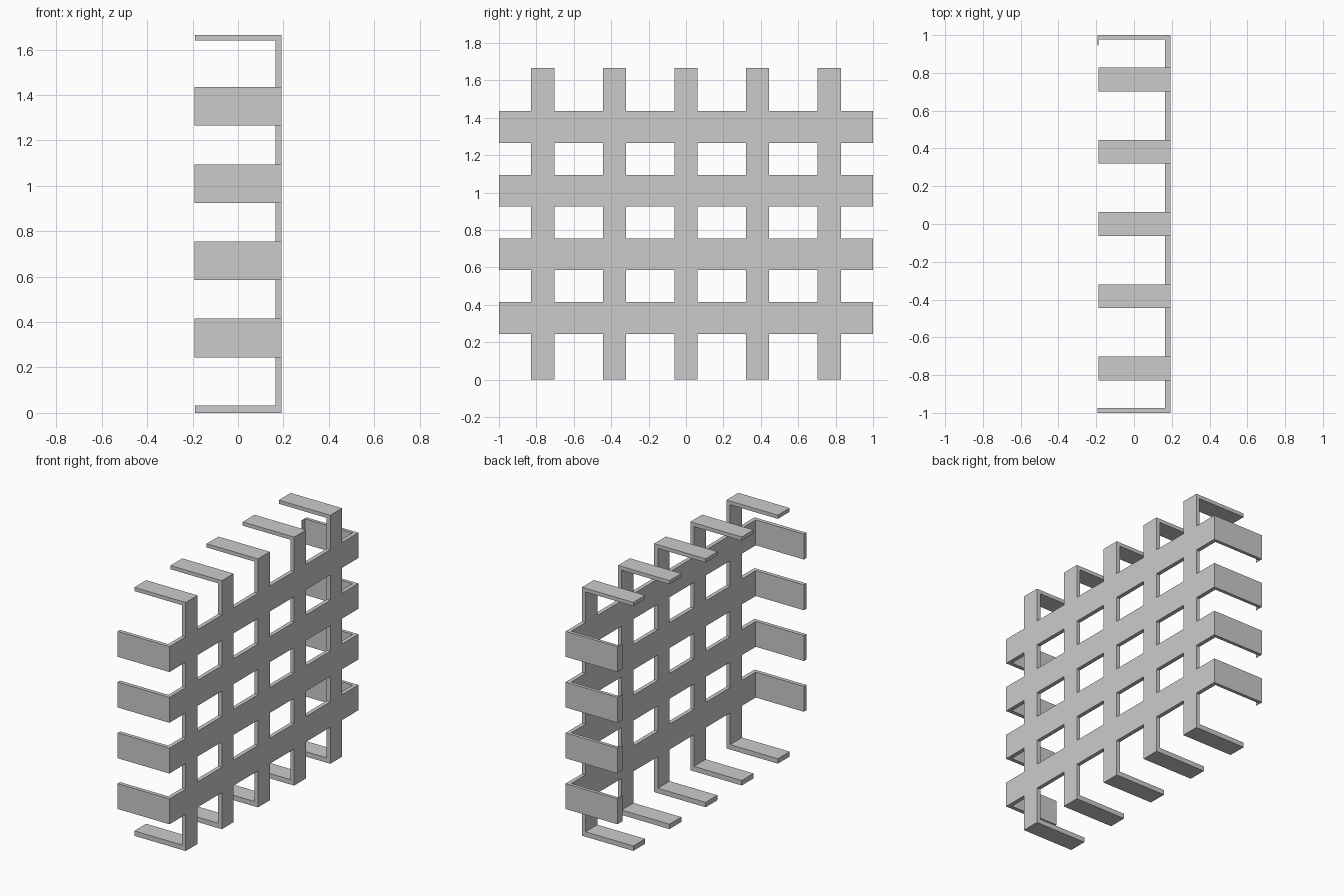
import bpy, bmesh

if "Cube" in bpy.data.objects:
    bpy.data.objects.remove(bpy.data.objects["Cube"])

X0, X1 = -0.192, 0.192      # arm tips, outer face of the lattice
XI = 0.165                  # inner face of the lattice
H = 1.665


def extruded(name, outline, spans, place):
    """Extrude one outline over several spans; place(a, b, s) gives xyz."""
    bm = bmesh.new()
    for lo, hi in spans:
        ends = [[bm.verts.new(place(a, b, s)) for a, b in outline] for s in (lo, hi)]
        bm.faces.new(ends[0])
        bm.faces.new(ends[1])
        n = len(outline)
        for i in range(n):
            j = (i + 1) % n
            bm.faces.new((ends[0][i], ends[0][j], ends[1][j], ends[1][i]))
    bmesh.ops.recalc_face_normals(bm, faces=bm.faces)
    mesh = bpy.data.meshes.new(name)
    bm.to_mesh(mesh)
    bm.free()
    ob = bpy.data.objects.new(name, mesh)
    bpy.context.collection.objects.link(ob)
    return ob


# horizontal bands: plan outline (x, y) with a thin inward lip on the +y arm
band_outline = [(X0, -1), (X1, -1), (X1, 1), (X0, 1), (X0, 0.945),
                (X0 + 0.004, 0.945), (X0 + 0.004, 0.978), (XI, 0.978),
                (XI, -0.974), (X0, -0.974)]
band_spans = [(0.245 + 0.34 * i, 0.415 + 0.34 * i) for i in range(4)]
lattice = extruded("basket_lattice", band_outline, band_spans,
                   lambda x, y, z: (x, y, z))

# vertical strips: side outline (x, z) with top and bottom arms
strip_outline = [(X0 + 0.003, 0), (X1, 0), (X1, H), (X0 + 0.003, H),
                 (X0 + 0.003, H - 0.025), (XI, H - 0.025), (XI, 0.033),
                 (X0 + 0.003, 0.033)]
strip_spans = [(0.3825 * i - 0.0625, 0.3825 * i + 0.0625) for i in range(-2, 3)]
strips = extruded("vertical_strips", strip_outline, strip_spans,
                  lambda x, z, y: (x, y, z))

# merge both sets into one clean lattice
mod = lattice.modifiers.new("union", 'BOOLEAN')
mod.operation = 'UNION'
mod.solver = 'EXACT'
mod.object = strips
bpy.context.view_layer.objects.active = lattice
bpy.ops.object.modifier_apply(modifier=mod.name)
bpy.data.objects.remove(strips)
